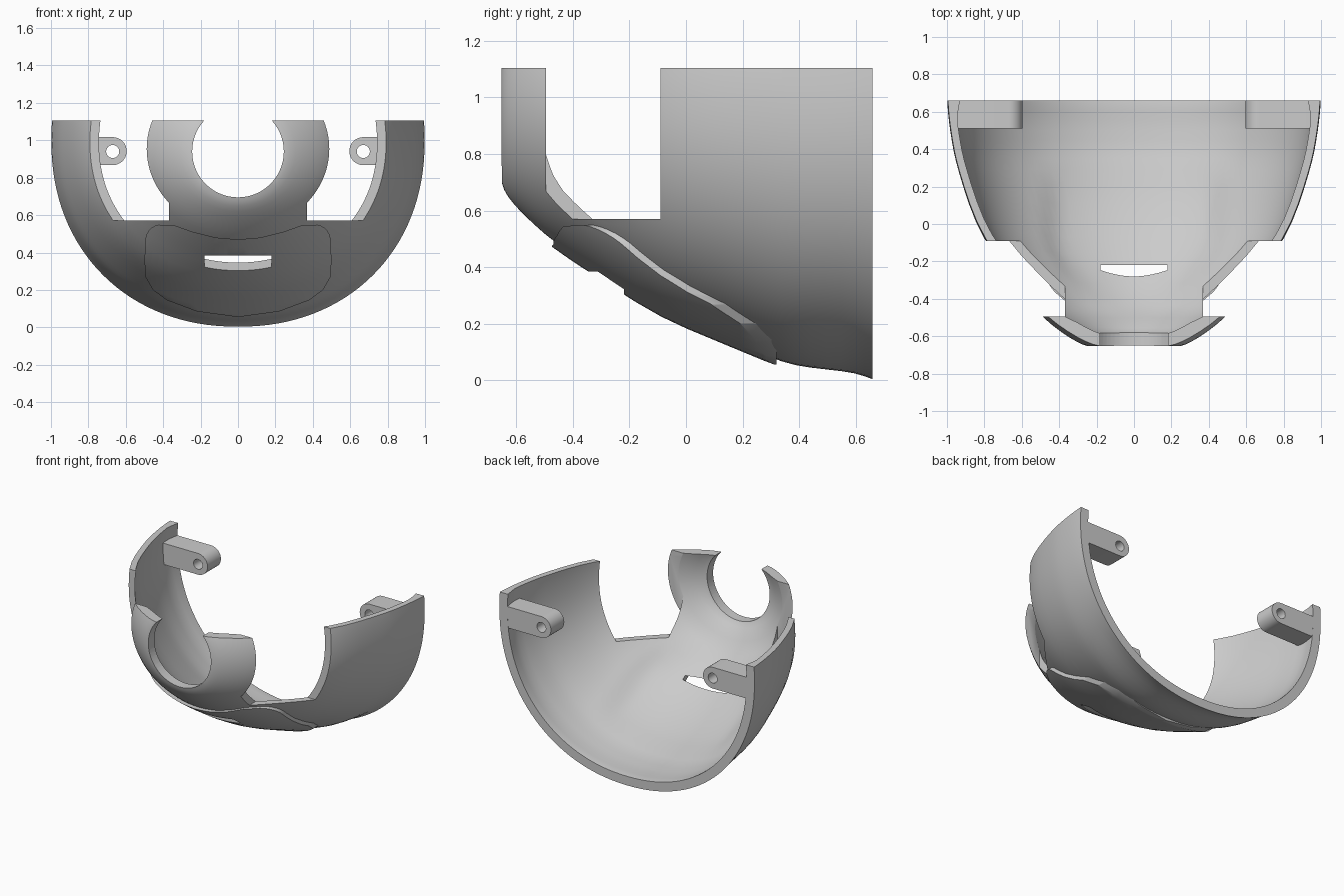
import bpy, bmesh, math

if "Cube" in bpy.data.objects:
    bpy.data.objects.remove(bpy.data.objects["Cube"], do_unlink=True)

grey = bpy.data.materials.new("plain_grey")
grey.use_nodes = True
GREY = (0.6, 0.6, 0.6, 1)
grey.diffuse_color = GREY
grey.node_tree.nodes["Principled BSDF"].inputs["Base Color"].default_value = GREY


def finish(name, bm):
    mesh = bpy.data.meshes.new(name)
    bm.to_mesh(mesh)
    bm.free()
    mesh.materials.append(grey)
    obj = bpy.data.objects.new(name, mesh)
    bpy.context.collection.objects.link(obj)
    return obj


def activate(obj):
    bpy.ops.object.select_all(action='DESELECT')
    obj.select_set(True)
    bpy.context.view_layer.objects.active = obj


def apply_modifier(obj, kind, **settings):
    mod = obj.modifiers.new(kind.lower(), kind)
    for key, value in settings.items():
        setattr(mod, key, value)
    activate(obj)
    bpy.ops.object.modifier_apply(modifier=mod.name)


def prism(name, outline, y0, y1):
    """Extrude an x-z outline along y."""
    bm = bmesh.new()
    face = bm.faces.new([bm.verts.new((x, y0, z)) for x, z in outline])
    side = bmesh.ops.extrude_face_region(bm, geom=[face])["geom"]
    verts = [v for v in side if isinstance(v, bmesh.types.BMVert)]
    bmesh.ops.translate(bm, verts=verts, vec=(0, y1 - y0, 0))
    bmesh.ops.recalc_face_normals(bm, faces=bm.faces[:])
    return finish(name, bm)


def rect(x0, x1, z0, z1):
    return [(x0, z0), (x1, z0), (x1, z1), (x0, z1)]


def arc(cx, cz, r, start, end, n):
    angles = [math.radians(start + (end - start) * i / n) for i in range(n + 1)]
    return [(cx + r * math.cos(a), cz + r * math.sin(a)) for a in angles]


def cut(obj, outline, y0, y1, operation='DIFFERENCE'):
    cutter = prism("cutter", outline, y0, y1)
    cutter.hide_render = True
    apply_modifier(obj, 'BOOLEAN', operation=operation, object=cutter, solver='EXACT')
    bpy.data.objects.remove(cutter, do_unlink=True)


def ramp(value, start, end):
    return min(1, max(0, (value - start) / (end - start)))


def bulge(value, power):
    return math.copysign(abs(value) ** power, value)


# Bowl sections: depth y, half width, lowest z
SECTIONS = [(0.665, 1.0, 0.0), (0.6, 0.997, 0.026), (0.5, 0.985, 0.036),
            (0.38, 0.965, 0.05), (0.3, 0.945, 0.078), (0.1, 0.885, 0.163),
            (-0.08, 0.81, 0.235), (-0.25, 0.68, 0.345), (-0.42, 0.555, 0.455),
            (-0.5, 0.49, 0.515), (-0.58, 0.39, 0.59), (-0.635, 0.3, 0.65),
            (-0.655, 0.25, 0.7), (-0.657, 0.2, 0.75)]


def bowl(name):
    """Lofted, smoothed rings, slightly squarer towards the back."""
    bm = bmesh.new()
    count = 64
    rings = []
    for y, half, low in SECTIONS:
        mid = 1 - 0.06 * ramp(-y, 0, 0.65)
        power = 1 - 0.065 * ramp(y, -0.3, -0.05)
        rings.append([bm.verts.new((half * bulge(math.cos(a), power), y,
                                    mid + (mid - low) * bulge(math.sin(a), power)))
                      for a in (math.tau * j / count for j in range(count))])
    for a, b in zip(rings, rings[1:]):
        for j in range(count):
            k = (j + 1) % count
            bm.faces.new((a[j], a[k], b[k], b[j]))
    obj = finish(name, bm)
    apply_modifier(obj, 'SUBSURF', levels=1)
    return obj


def cut_slot(obj):
    cut(obj, rect(-0.18, 0.18, 0.2, 0.385), -0.5, -0.22)


def smooth(obj):
    activate(obj)
    bpy.ops.object.shade_smooth_by_angle(angle=math.radians(35))


# Main shell, thicker at the back rim and front ring, thin behind the chin plate
shell = bowl("shell")
group = shell.vertex_groups.new(name="thick")
for v in shell.data.vertices:
    x, y, z = v.co
    edge = max(ramp(y, 0.56, 0.66), ramp(-y, 0.48, 0.58))
    chin = ramp(-abs(x), -0.52, -0.4) * ramp(-z, -0.5, -0.4) * ramp(-y, -0.3, -0.15)
    group.add([v.index], 0.62 + 0.38 * edge - 0.37 * chin, 'REPLACE')
apply_modifier(shell, 'SOLIDIFY', thickness=0.065, offset=-1, vertex_group="thick")

# Open top, flat back, side windows, ring hole and slot
cut(shell, rect(-2, 2, 1.105, 3), -1, 1)
cut(shell, rect(-2, 2, -1, 3), 0.66, 1)
for s in (-1, 1):
    cut(shell, rect(*sorted((s * 0.37, s * 2)), 0.57, 3), -0.495, -0.09)
cut(shell, arc(0, 0.94, 0.245, 0, 354, 59), -1, -0.4)
cut_slot(shell)
smooth(shell)

# Raised chin plate following the shell
plate = bowl("chin_plate")
apply_modifier(plate, 'SOLIDIFY', thickness=0.03, offset=0.33)
right = [(0.12, 0.48), (0.24, 0.51), (0.34, 0.545)]
right += arc(0.41, 0.465, 0.085, 80, 0, 6)
right += [(0.5, 0.36), (0.495, 0.27), (0.455, 0.2), (0.38, 0.145), (0.22, 0.085)]
outline = [(0, 0.47)] + right + [(0, 0.055)] + [(-x, z) for x, z in reversed(right)]
cut(plate, outline, -0.8, 0.32, 'INTERSECT')
cut_slot(plate)
smooth(plate)

# Rounded mounting lugs with a hole, one at each side of the back rim
for s, side in ((1, "left"), (-1, "right")):
    half_round = arc(0.67, 0.942, 0.075, 90, 270, 16)
    profile = half_round + [(0.95, 0.867), (0.95, 1.017)]
    lug = prism(side + "_mounting_lug", [(s * x, z) for x, z in profile], 0.51, 0.659)
    cut(lug, arc(s * 0.67, 0.94, 0.035, 0, 345, 23), 0.4, 0.8)
    smooth(lug)
